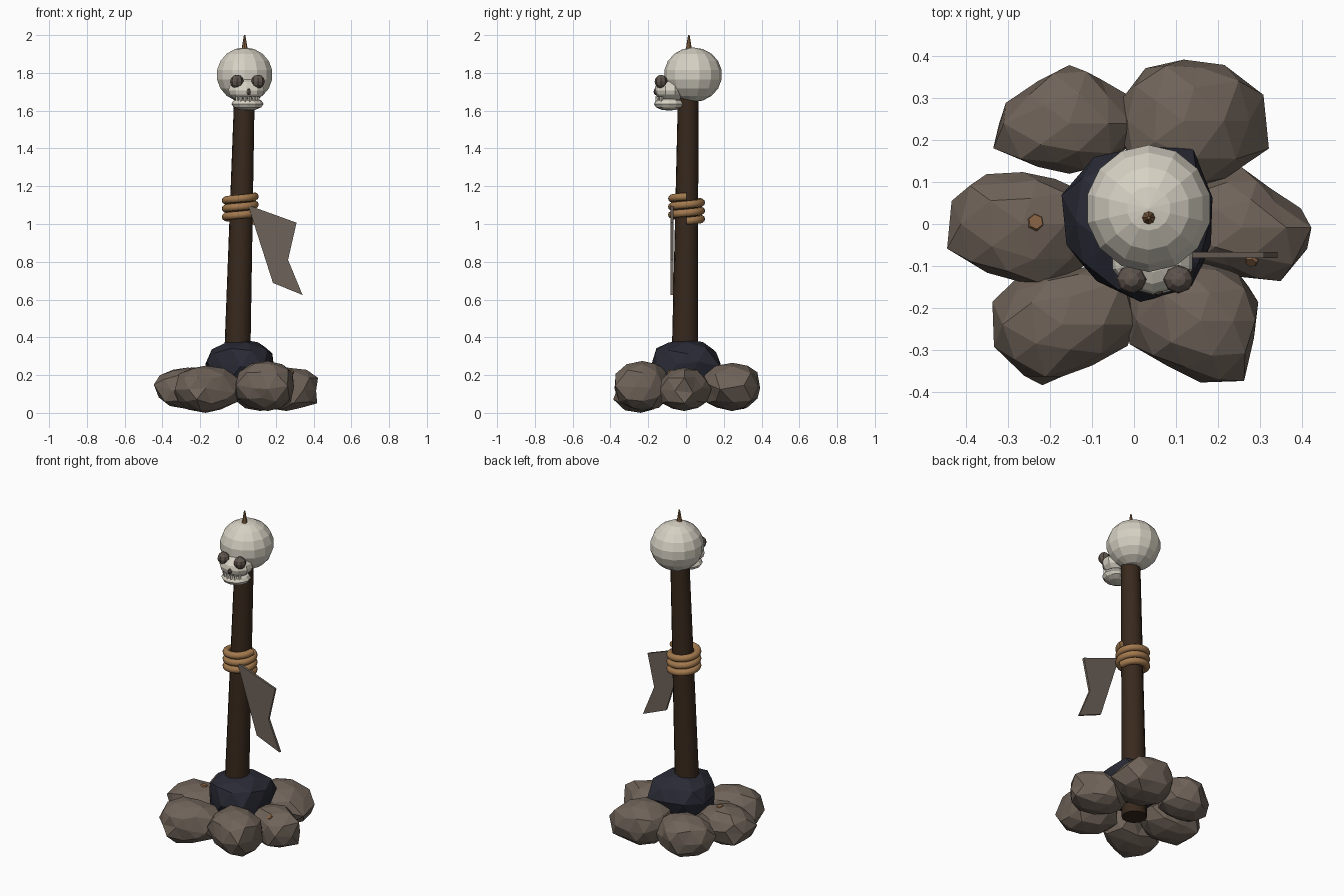
import bpy, bmesh, math, random
from mathutils import Vector
from mathutils.geometry import intersect_line_line_2d

if "Cube" in bpy.data.objects:
    bpy.data.objects.remove(bpy.data.objects["Cube"])


def material(name, color):
    m = bpy.data.materials.new(name)
    m.use_nodes = True
    m.diffuse_color = (*color, 1)
    bsdf = next(n for n in m.node_tree.nodes if n.type == 'BSDF_PRINCIPLED')
    bsdf.inputs["Base Color"].default_value = (*color, 1)
    return m


BONE = material("bone", (0.68, 0.64, 0.55))
STONE = material("brown stone", (0.16, 0.125, 0.10))
COAL = material("dark stone", (0.022, 0.023, 0.035))
WOOD = material("dark wood", (0.04, 0.022, 0.012))
ROPE = material("rope tan", (0.36, 0.19, 0.075))
SPIKE = material("rusty brown", (0.25, 0.13, 0.06))
CLOTH = material("faded cloth", (0.155, 0.125, 0.10))
SOCKET = material("socket brown", (0.115, 0.09, 0.075))


def finish(bm, name, mat, smooth=False):
    bmesh.ops.recalc_face_normals(bm, faces=bm.faces)
    mesh = bpy.data.meshes.new(name)
    bm.to_mesh(mesh)
    bm.free()
    mesh.materials.append(mat)
    ob = bpy.data.objects.new(name, mesh)
    bpy.context.scene.collection.objects.link(ob)
    if smooth:
        bpy.ops.object.select_all(action='DESELECT')
        ob.select_set(True)
        bpy.context.view_layer.objects.active = ob
        bpy.ops.object.shade_smooth_by_angle(angle=math.radians(50))
    return ob


def rock(name, mat, low, high, outline, seed):
    """Jagged boulder between two heights that follows a plan outline."""
    rnd = random.Random(seed)
    pts = [Vector(p) for p in outline]
    mid = sum(pts, Vector((0, 0))) / len(pts)
    bm = bmesh.new()
    bmesh.ops.create_icosphere(bm, subdivisions=2, radius=1)
    for v in bm.verts:
        flat = v.co.xy
        reach = Vector((0, 0))
        if flat.length > 0.01:
            far = mid + flat.normalized() * 2
            for p, q in zip(pts, pts[1:] + pts[:1]):
                hit = intersect_line_line_2d(mid, far, p, q)
                if hit:
                    reach = (hit - mid) * flat.length
        steep = 0.5 + 0.5 * math.copysign(abs(v.co.z) ** 0.85, v.co.z)
        plan = mid + reach * rnd.uniform(0.93, 1.07)
        z = low + (high - low) * steep + rnd.uniform(-0.02, 0.02) * (1 - abs(v.co.z))
        v.co = (plan.x, plan.y, z)
    return finish(bm, name, mat)


def ball(name, mat, center, half, segments=12, rings=8):
    bm = bmesh.new()
    bmesh.ops.create_uvsphere(bm, u_segments=segments, v_segments=rings, radius=1)
    for v in bm.verts:
        v.co = Vector(center) + v.co * Vector(half)
    return finish(bm, name, mat)


def tapered(name, mat, start, end, r1, r2, sides, smooth=False):
    a, b = Vector(start), Vector(end)
    bm = bmesh.new()
    bmesh.ops.create_cone(bm, cap_ends=True, segments=sides, radius1=r1,
                          radius2=r2, depth=(b - a).length)
    turn = (b - a).to_track_quat('Z', 'Y')
    for v in bm.verts:
        v.co = (a + b) / 2 + turn @ v.co
    return finish(bm, name, mat, smooth)


def loft(name, mat, rings, smooth=False):
    """Skin a list of equal point loops and cap both ends."""
    bm = bmesh.new()
    loops = [[bm.verts.new(p) for p in ring] for ring in rings]
    for r, s in zip(loops, loops[1:]):
        for k in range(len(r)):
            j = (k + 1) % len(r)
            bm.faces.new((r[k], r[j], s[j], s[k]))
    bm.faces.new(loops[0])
    bm.faces.new(loops[-1])
    return finish(bm, name, mat, smooth)


# Ring of stones around the base
rock("stone_back_right", STONE, 0.01, 0.25,
     [(-.34, .25), (-.2, .38), (-.1, .37), (.04, .26), (-.04, .15), (-.12, .12), (-.32, .15)], 1)
rock("stone_back_left", STONE, 0.01, 0.265,
     [(-.03, .31), (.06, .39), (.13, .4), (.3, .35), (.31, .18), (.18, .08), (.03, .08), (-.03, .18)], 2)
stone_right = rock("stone_right", STONE, 0.02, 0.24,
     [(-.45, 0), (-.4, .11), (-.24, .12), (-.08, .07), (-.07, -.05), (-.19, -.16), (-.43, -.09)], 3)
stone_left = rock("stone_left", STONE, 0.01, 0.24,
     [(.45, -.01), (.26, .14), (.18, .11), (.08, .04), (.1, -.08), (.33, -.16), (.4, -.1)], 4)
rock("stone_front_right", STONE, 0.0, 0.25,
     [(-.35, -.23), (-.29, -.12), (-.02, -.09), (.02, -.23), (-.01, -.3), (-.23, -.4), (-.32, -.31)], 5)
rock("stone_front_left", STONE, 0.01, 0.275,
     [(-.03, -.12), (.1, -.07), (.29, -.13), (.3, -.25), (.28, -.36), (.19, -.39), (-.02, -.3)], 6)
rock("dark_stone", COAL, 0.12, 0.39,
     [(-.17, .06), (-.11, .17), (0, .18), (.16, .17), (.19, .05), (.19, -.1), (.08, -.18), (-.04, -.18), (-.16, -.1)], 7)

# Thin ochre chips lying flush on the side stones
bpy.context.view_layer.update()
for label, stone, x, y, size in (("right", stone_right, -0.235, 0.005, 0.022),
                                 ("left", stone_left, 0.28, -0.09, 0.017)):
    hit, spot, normal, _ = stone.ray_cast(Vector((x, y, 1)), Vector((0, 0, -1)))
    tapered("chip_" + label, SPIKE, spot - normal * 0.004, spot + normal * 0.004, size, size * 0.8, 6)

# Leaning pole with a spike at its tip
tapered("pole", WOOD, (-0.01, -0.009, 0.07), (0.035, 0.012, 1.72), 0.072, 0.054, 12, True)
tapered("spike", SPIKE, (0.035, 0.015, 1.89), (0.035, 0.015, 2.0), 0.022, 0.004, 8)

# Rope wound three times round the pole
TURNS, STEPS, SIDES = 3, 72, 10
coil = []
for i in range(STEPS + 1):
    a = 2 * math.pi * TURNS * i / STEPS
    outward = Vector((math.cos(a), math.sin(a), 0))
    middle = Vector((0.012, 0.003, 1.016 + 0.13 * i / STEPS)) + outward * 0.077
    angles = [2 * math.pi * k / SIDES for k in range(SIDES)]
    coil.append([middle + 0.021 * (outward * math.cos(t) + Vector((0, 0, math.sin(t))))
                 for t in angles])
loft("rope_coil", ROPE, coil, True)

# Swallow-tailed cloth hanging from the rope
outline = [(0.053, 1.1), (0.185, 0.688), (0.342, 0.624), (0.265, 0.81), (0.31, 1.007)]
loft("cloth", CLOTH, [[(x, y, z) for x, z in outline] for y in (-0.081, -0.067)])

# Skull
FX = 0.05
ball("cranium", BONE, (0.035, 0.037, 1.79), (0.152, 0.154, 0.145), 14, 9)
ball("upper_jaw", BONE, (FX - 0.006, -0.083, 1.708), (0.1, 0.085, 0.062), 10, 8)
ball("lower_jaw", BONE, (FX, -0.09, 1.636), (0.085, 0.08, 0.036), 12, 6)
ball("nose_hole", SOCKET, (FX + 0.007, -0.16, 1.70), (0.014, 0.012, 0.018), 6, 4)
for side, label in ((1, "left"), (-1, "right")):
    ball("eye_" + label, SOCKET, (FX + side * 0.056, -0.132, 1.754),
         (0.036, 0.034, 0.036), 8, 6)

# Row of teeth along the front of the jaw
for k in range(6):
    a = math.radians(-50 + 20 * k)
    x, y = FX + 0.07 * math.sin(a), -0.09 - 0.064 * math.cos(a)
    tapered("tooth_%d" % (k + 1), BONE, (x, y, 1.645), (x, y, 1.675), 0.008, 0.01, 4)
